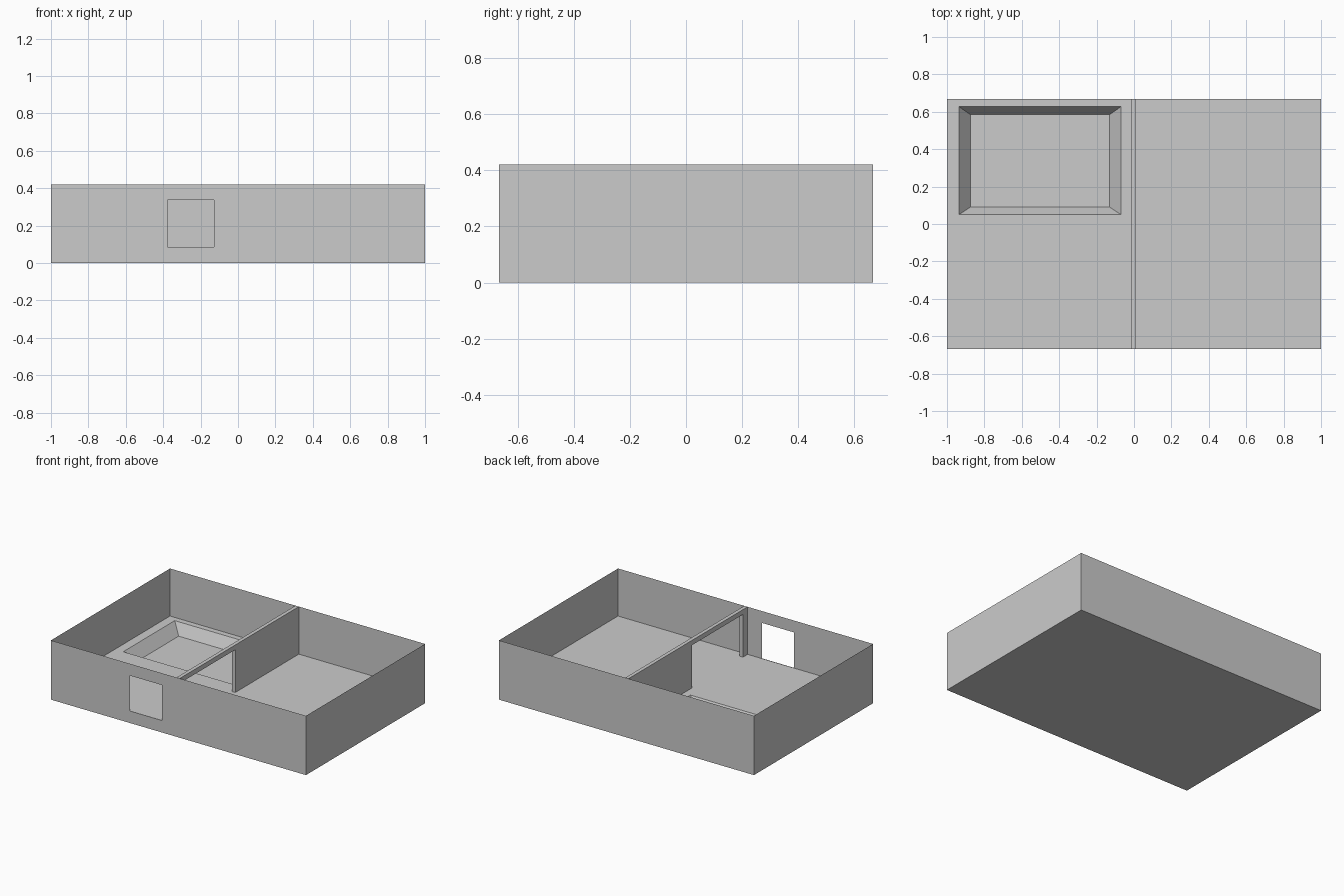
import bpy, bmesh

if "Cube" in bpy.data.objects:
    bpy.data.objects.remove(bpy.data.objects["Cube"])

W, D, H = 1.0, 0.667, 0.42   # half width, half depth, wall height
FLOOR = 0.083                # floor level


def finish(name, bm):
    mesh = bpy.data.meshes.new(name)
    bm.to_mesh(mesh)
    bm.free()
    obj = bpy.data.objects.new(name, mesh)
    bpy.context.collection.objects.link(obj)
    return obj


def loop(bm, points):
    return [bm.verts.new(p) for p in points]


def rect(a0, a1, b0, b1):
    return [(a0, b0), (a1, b0), (a1, b1), (a0, b1)]


def bridge(bm, outer, inner):
    for i in range(4):
        j = (i + 1) % 4
        bm.faces.new((outer[i], outer[j], inner[j], inner[i]))


# Outer shell: thin open-topped box with a window cut through the front
bm = bmesh.new()
base = loop(bm, [(x, y, 0) for x, y in rect(-W, W, -D, D)])
top = loop(bm, [(x, y, H) for x, y in rect(-W, W, -D, D)])
window = loop(bm, [(x, -D, z) for x, z in rect(-0.378, -0.127, 0.085, 0.336)])
bm.faces.new(base[::-1])
for i in (1, 2, 3):
    j = (i + 1) % 4
    bm.faces.new((base[i], base[j], top[j], top[i]))
bridge(bm, [base[0], base[1], top[1], top[0]], window)
finish("outer_walls", bm)

# Raised floor with a sunken, slope-sided basin
bm = bmesh.new()
edge = loop(bm, [(x, y, FLOOR) for x, y in rect(-W, W, -D, D)])
rim = loop(bm, [(x, y, FLOOR) for x, y in rect(-0.935, -0.07, 0.05, 0.627)])
bottom = loop(bm, [(x, y, 0.005) for x, y in rect(-0.875, -0.13, 0.09, 0.585)])
bridge(bm, edge, rim)
bridge(bm, rim, bottom)
bm.faces.new(bottom)
finish("floor_with_basin", bm)

# Partition wall: profile with a wide doorway, extruded to its thickness
bm = bmesh.new()
profile = [(-D, FLOOR), (-0.615, FLOOR), (-0.615, 0.386), (-0.045, 0.386),
           (-0.045, FLOOR), (D, FLOOR), (D, H), (-D, H)]
side = bm.faces.new(loop(bm, [(-0.016, y, z) for y, z in profile]))
ext = bmesh.ops.extrude_face_region(bm, geom=[side])
verts = [g for g in ext["geom"] if isinstance(g, bmesh.types.BMVert)]
bmesh.ops.translate(bm, verts=verts, vec=(0.026, 0, 0))
bmesh.ops.recalc_face_normals(bm, faces=bm.faces)
finish("partition_wall", bm)
